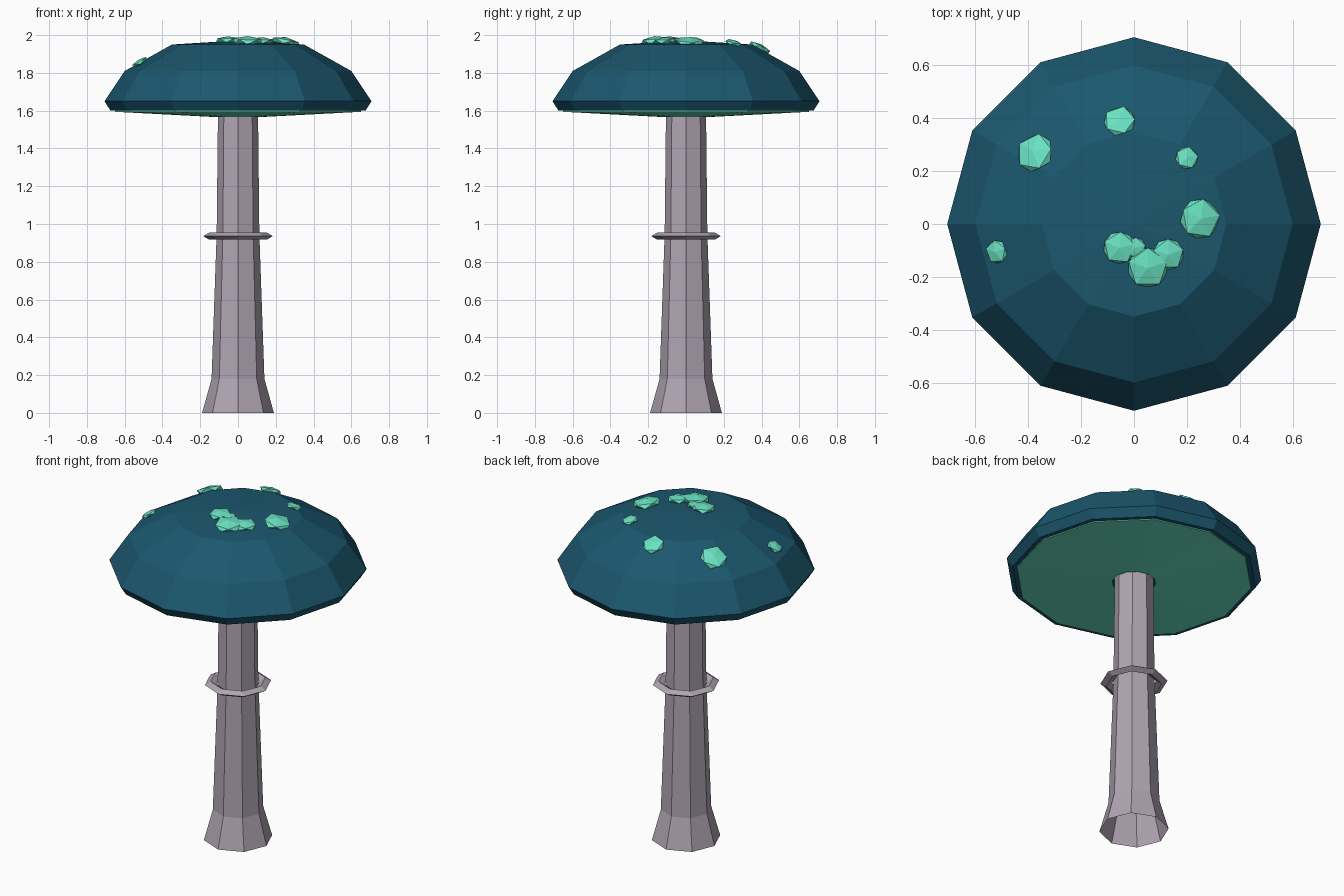
import bpy, math
from mathutils import Matrix, Vector

cube = bpy.data.objects.get("Cube")
if cube:
    bpy.data.objects.remove(cube, do_unlink=True)


def material(name, rgb):
    # 8-bit display colour to linear
    lin = [((c / 255 + 0.055) / 1.055) ** 2.4 for c in rgb] + [1]
    m = bpy.data.materials.new(name)
    m.use_nodes = True
    m.diffuse_color = lin
    m.node_tree.nodes["Principled BSDF"].inputs["Base Color"].default_value = lin
    return m


cap_blue = material("cap blue", (27, 87, 110))
stem_grey = material("stem grey", (176, 165, 179))
glow_mint = material("glow mint", (106, 226, 194))


def lathe(name, profile, sides, mat, closed=False):
    """Turn (radius, height) points around z; a zero radius makes a pole."""
    verts, rings, faces = [], [], []
    for r, z in profile:
        n = sides if r > 0 else 1
        rings.append([len(verts) + i for i in range(n)])
        for i in range(n):
            a = math.tau * i / sides
            verts.append((r * math.cos(a), r * math.sin(a), z))
    pairs = list(zip(rings, rings[1:]))
    if closed:
        pairs.append((rings[-1], rings[0]))
    for lo, hi in pairs:
        for i in range(sides):
            j = (i + 1) % sides
            quad = [lo[i % len(lo)], lo[j % len(lo)], hi[j % len(hi)], hi[i % len(hi)]]
            faces.append(list(dict.fromkeys(quad)))
    mesh = bpy.data.meshes.new(name)
    mesh.from_pydata(verts, [], faces)
    mesh.materials.append(mat)
    ob = bpy.data.objects.new(name, mesh)
    bpy.context.collection.objects.link(ob)
    return ob


# Stem with flared foot, open at the bottom
lathe("stem", [(0.19, 0), (0.14, 0.18), (0.113, 0.95), (0.106, 1.6)], 8, stem_grey)

# Loose ring around the stem, flattened diamond in section
R, t, h, k = 0.152, 0.032, 0.936, 0.019
lathe("stem_ring", [(R, h - k), (R + t, h), (R, h + k), (R - t, h)], 8, stem_grey, closed=True)

# Cap and the shallow gill cone beneath it
dome = [(0.707, 1.65), (0.60, 1.81), (0.35, 1.95), (0, 1.972)]
lathe("cap", [(0, 1.60), (0.675, 1.60)] + dome, 12, cap_blue)
lathe("gills", [(0.12, 1.566), (0.65, 1.594), (0.65, 1.60)], 12, glow_mint)


def dome_height(r):
    for (r0, z0), (r1, z1) in zip(dome, dome[1:]):
        if r >= r1:
            return z0 + (z1 - z0) * (r0 - r) / (r0 - r1)


# Flattened spots lying on the dome: x, y, radius
spots = [(-0.055, 0.39, 0.066), (-0.375, 0.27, 0.081), (0.2, 0.25, 0.048),
         (0.25, 0.02, 0.084), (-0.055, -0.09, 0.068), (0.005, -0.09, 0.044),
         (0.052, -0.165, 0.085), (0.13, -0.115, 0.066), (-0.52, -0.105, 0.049)]
for n, (x, y, size) in enumerate(spots, 1):
    r = math.hypot(x, y)
    slope = min(0.6, 3.2 * r * r)
    normal = Vector((x / r * slope, y / r * slope, 1)).normalized()
    tilt = Vector((0, 0, 1)).rotation_difference(normal).to_matrix().to_4x4()
    bpy.ops.mesh.primitive_ico_sphere_add(subdivisions=1, radius=1)
    ob = bpy.context.object
    ob.name = f"cap_spot_{n}"
    place = Matrix.Translation((x, y, dome_height(r) + 0.008))
    spin = Matrix.Rotation(n * 1.3, 4, "Z")
    ob.data.transform(place @ tilt @ spin @ Matrix.Diagonal((size, size, size * 0.3, 1)))
    ob.data.materials.append(glow_mint)
